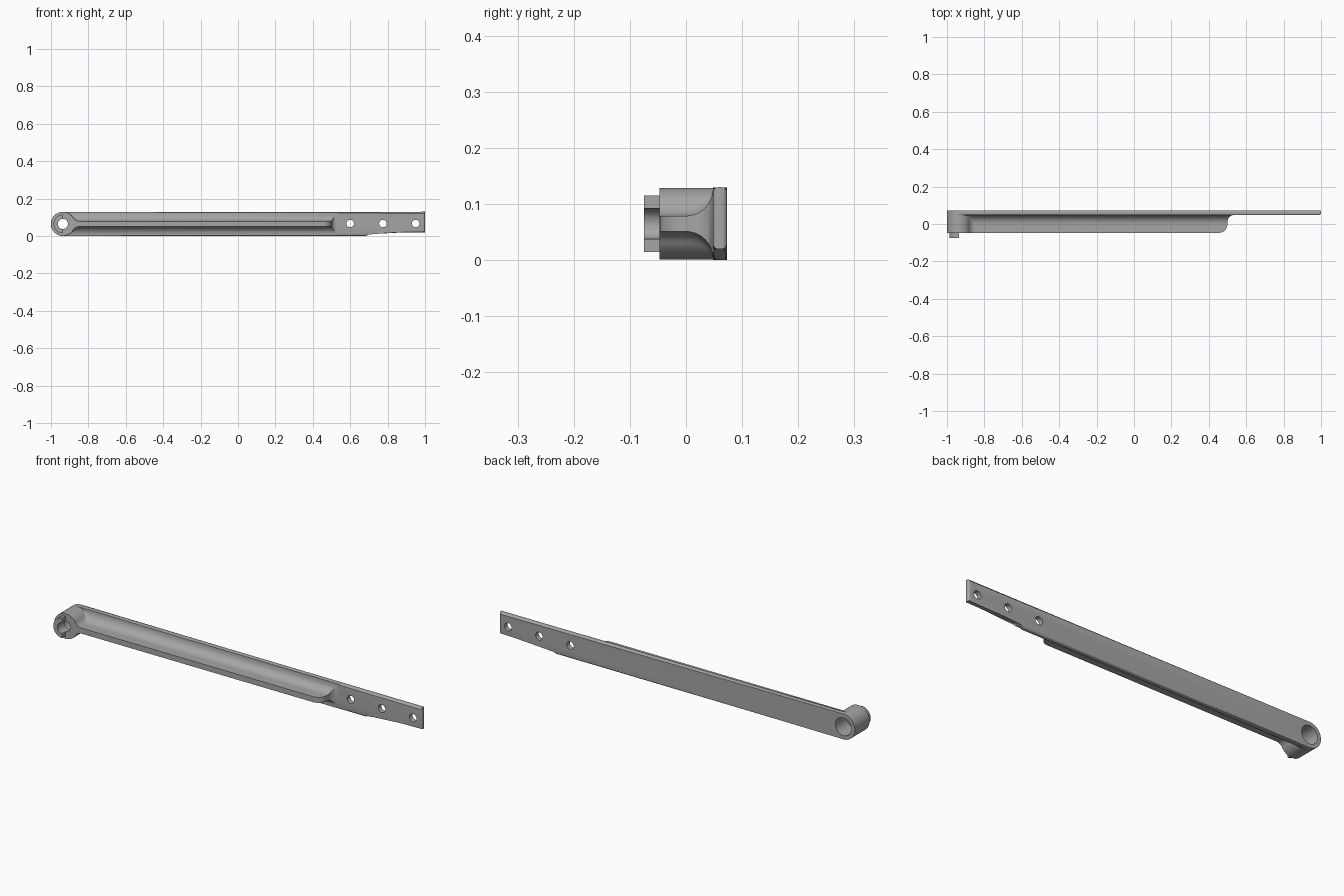
import bpy, bmesh
from math import sin, cos, pi, sqrt, radians

cube = bpy.data.objects.get("Cube")
if cube:
    bpy.data.objects.remove(cube)

grey = bpy.data.materials.new("grey metal")
grey.use_nodes = True
colour = (0.38, 0.38, 0.38, 1)
grey.diffuse_color = colour
grey.node_tree.nodes["Principled BSDF"].inputs["Base Color"].default_value = colour

PX, PZ, R = -0.936, 0.065, 0.064     # pivot centre and outer radius
FRONT, SEAT, BACK = -0.047, 0.048, 0.073


def arc(cx, cz, r, a0, a1, n):
    return [(cx + r * cos(radians(a0 + (a1 - a0) * i / n)),
             cz + r * sin(radians(a0 + (a1 - a0) * i / n))) for i in range(n + 1)]


def loft(name, layers, bevel=0):
    """Skin outlines given as (y, [(x, z), ...]) and cap both ends."""
    bm = bmesh.new()
    rings = [[bm.verts.new((x, y, z)) for x, z in pts] for y, pts in layers]
    n = len(rings[0])
    for a, b in zip(rings, rings[1:]):
        for i in range(n):
            j = (i + 1) % n
            bm.faces.new((a[i], a[j], b[j], b[i]))
    caps = [bm.faces.new(rings[0]), bm.faces.new(rings[-1])]
    if bevel:
        edges = list({e for f in caps for e in f.edges})
        bmesh.ops.bevel(bm, geom=edges, offset=bevel, segments=4,
                        profile=0.5, affect='EDGES')
    bmesh.ops.recalc_face_normals(bm, faces=bm.faces)
    mesh = bpy.data.meshes.new(name)
    bm.to_mesh(mesh)
    bm.free()
    ob = bpy.data.objects.new(name, mesh)
    bpy.context.collection.objects.link(ob)
    mesh.materials.append(grey)
    return ob


def prism(name, pts, y0, y1, bevel=0):
    return loft(name, [(y0, pts), (y1, pts)], bevel)


def drill(name, x, z, r, y0, y1):
    ob = prism(name, arc(x, z, r, 0, 360, 40)[:-1], y0, y1)
    ob.hide_render = True
    return ob


def activate(ob):
    bpy.ops.object.select_all(action='DESELECT')
    ob.select_set(True)
    bpy.context.view_layer.objects.active = ob


def cut(ob, cutters):
    activate(ob)
    for c in cutters:
        m = ob.modifiers.new("cut", 'BOOLEAN')
        m.operation, m.solver, m.object = 'DIFFERENCE', 'EXACT', c
        bpy.ops.object.modifier_apply(modifier=m.name)


# Long back plate with a round end and a stepped lower edge
outline = arc(PX, PZ, R + 0.0005, 90, 270, 32)
outline += [(0.68, 0), (0.69, 0.003), (0.71, 0.017), (0.72, 0.02), (1, 0.02), (1, 0.13)]
plate = prism("back_plate", outline, SEAT, BACK, bevel=0.009)

# Pivot boss
boss = prism("pivot_boss", arc(PX, PZ, R, 0, 360, 64)[:-1], FRONT, BACK - 0.012)

# Half ring standing on the boss
half_ring = arc(PX, PZ, 0.05, 90, 270, 28) + arc(PX, PZ, 0.027, 270, 90, 28)
collar = prism("half_collar", half_ring, -0.075, FRONT + 0.004)


# Stiffening rib: blends into the boss, flares into the plate, rounded far end
def rib_outline(half, end):
    blend = 0.04
    d = sqrt((R + blend) ** 2 - (half + blend) ** 2)
    a0 = math_angle = -180 + math_deg(half + blend, d)
    top = arc(PX + d, half + blend, blend, a0, -90, 10) + [(end, half)]
    return [(x, PZ + z) for x, z in top] + [(x, PZ - z) for x, z in reversed(top)]


def math_deg(opposite, adjacent):
    from math import atan2, degrees
    return degrees(atan2(opposite, adjacent))


layers = []
nose, flare, foot = 0.045, 0.048, 0.035
for i in range(11):                      # rounded nose
    y = FRONT * cos(i * pi / 20)
    layers.append((y, rib_outline(0.014, 0.455 + nose * sin(i * pi / 20))))
for i in range(1, 15):                   # concave flare
    y = flare * sin(i * pi / 28)
    half = 0.014 + flare - sqrt(max(flare ** 2 - y ** 2, 0))
    t = max(0, y - (SEAT - foot))
    layers.append((y, rib_outline(half, 0.5 + foot - sqrt(max(foot ** 2 - t * t, 0)))))
layers.append((SEAT + 0.004, layers[-1][1]))
rib = loft("stiffening_rib", layers)

# Bore, wider from the back, and three fixing holes
bore = drill("bore_cutter", PX, PZ, 0.027, -0.1, 0.1)
counterbore = drill("counterbore_cutter", PX, PZ, 0.045, -0.02, 0.1)
fixings = [drill("fixing_cutter", x, 0.067, 0.02, 0, 0.1) for x in (0.6, 0.775, 0.95)]
cut(plate, [counterbore] + fixings)
cut(boss, [bore, counterbore])
cut(rib, [counterbore])
for c in [bore, counterbore] + fixings:
    bpy.data.objects.remove(c)

for ob in (plate, boss, collar, rib):
    activate(ob)
    bpy.ops.object.shade_smooth_by_angle(angle=radians(35))
